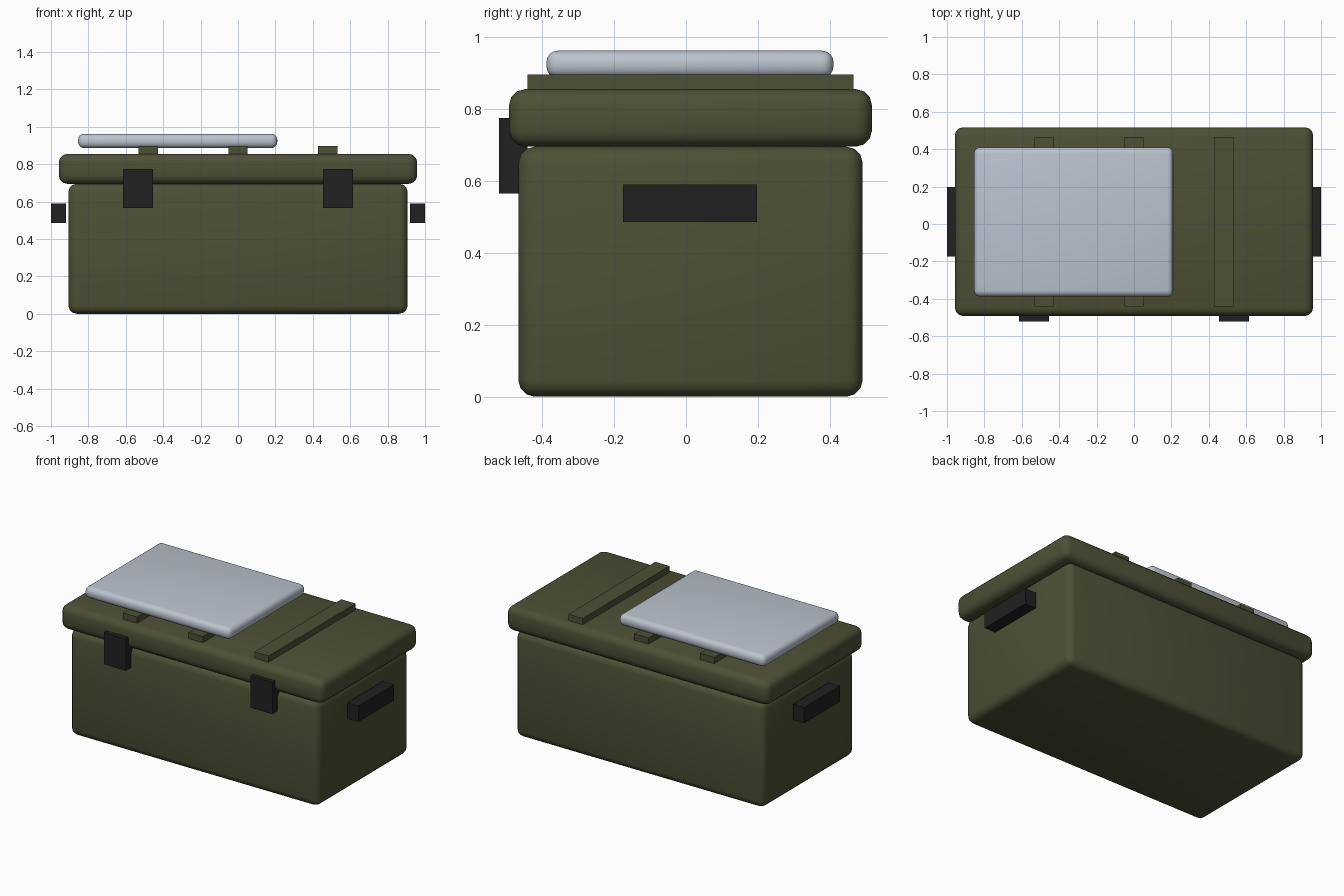
import bpy
import math

cube = bpy.data.objects.get("Cube")
if cube:
    bpy.data.objects.remove(cube, do_unlink=True)


def material(name, rgb):
    mat = bpy.data.materials.new(name)
    mat.use_nodes = True
    mat.diffuse_color = (*rgb, 1)
    mat.node_tree.nodes["Principled BSDF"].inputs["Base Color"].default_value = (*rgb, 1)
    return mat


olive = material("olive green", (0.075, 0.08, 0.036))
black = material("matte black", (0.015, 0.015, 0.015))
pale = material("pale blue grey", (0.50, 0.55, 0.62))


def box(name, xs, ys, zs, mat, bevel=0, segments=3):
    """Box spanning the given ranges, with optional rounded edges."""
    spans = (xs, ys, zs)
    bpy.ops.mesh.primitive_cube_add(size=1, location=[(a + b) / 2 for a, b in spans])
    obj = bpy.context.object
    obj.name = name
    obj.scale = [b - a for a, b in spans]
    bpy.ops.object.transform_apply(location=False, rotation=False, scale=True)
    obj.data.materials.append(mat)
    if bevel:
        mod = obj.modifiers.new("rounded edges", "BEVEL")
        mod.width = bevel
        mod.segments = segments
        bpy.ops.object.modifier_apply(modifier=mod.name)
        bpy.ops.object.shade_smooth_by_angle(angle=math.radians(35))
    return obj


# Case body and overhanging lid
box("case_body", (-0.907, 0.907), (-0.466, 0.491), (0, 0.695), olive, 0.045)
box("lid", (-0.958, 0.958), (-0.492, 0.517), (0.695, 0.855), olive, 0.045)

# Raised ribs across the lid
for i, x in enumerate((-0.48, 0, 0.48)):
    box(f"lid_rib_{i + 1}", (x - 0.052, x + 0.052), (-0.44, 0.465), (0.84, 0.896), olive)

# Rounded pad resting on the ribs
box("top_pad", (-0.855, 0.21), (-0.388, 0.41), (0.886, 0.962), pale, 0.032, 4)

# Front latches and end handles
for side, s in (("right", -1), ("left", 1)):
    x = s * 0.534
    box(f"latch_{side}", (x - 0.08, x + 0.08), (-0.52, -0.44), (0.565, 0.775), black)
    box(f"handle_{side}", sorted((s * 0.92, s)), (-0.175, 0.198), (0.485, 0.59), black)
